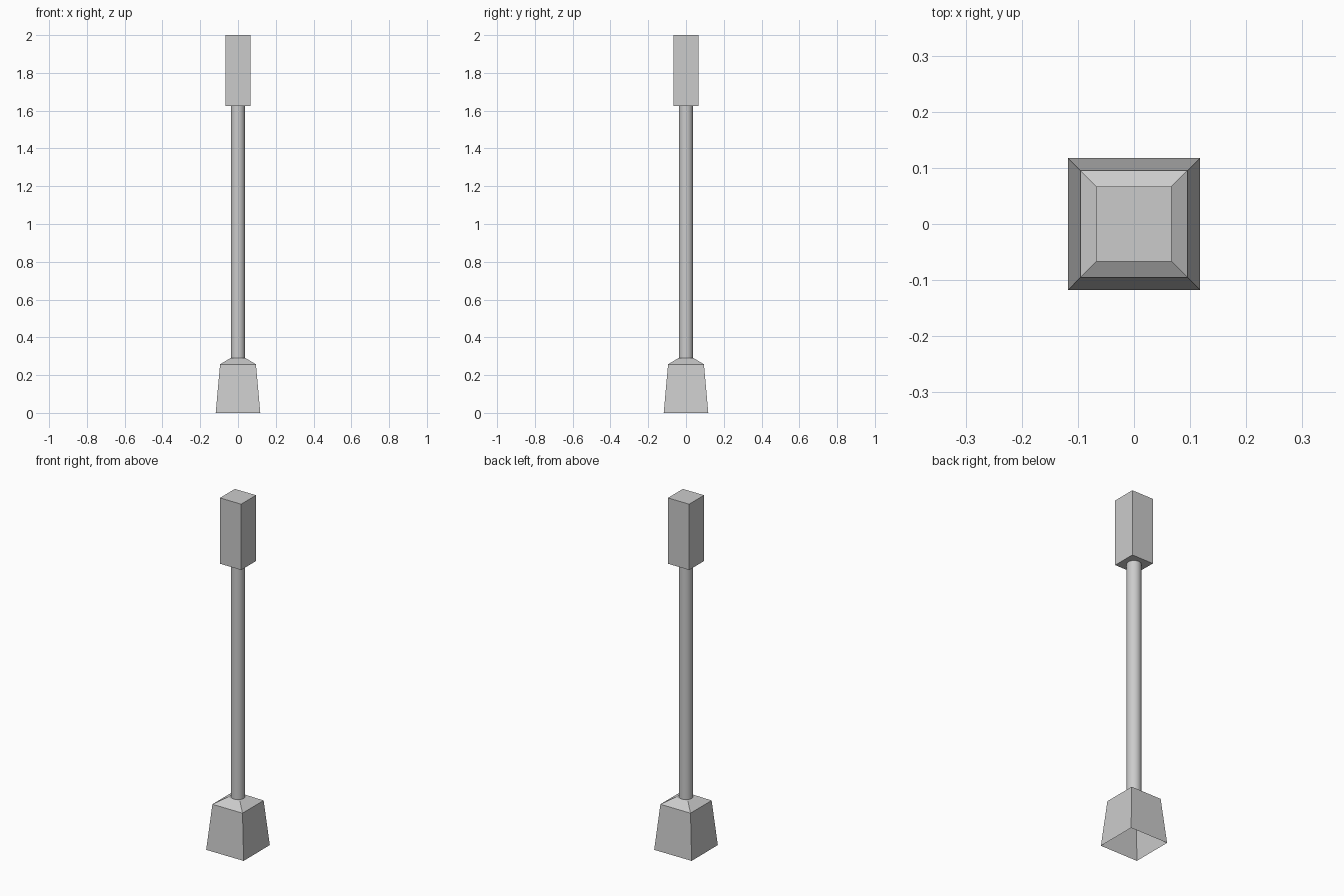
import bpy, bmesh

if "Cube" in bpy.data.objects:
    bpy.data.objects.remove(bpy.data.objects["Cube"])


def square_loft(name, sections, cap_bottom=True):
    """Stack square sections (half width, z) into a flat-faced solid."""
    bm = bmesh.new()
    rings = [[bm.verts.new((sx * h, sy * h, z))
              for sx, sy in ((-1, -1), (1, -1), (1, 1), (-1, 1))]
             for h, z in sections]
    for low, high in zip(rings, rings[1:]):
        for i in range(4):
            j = (i + 1) % 4
            bm.faces.new((low[i], low[j], high[j], high[i]))
    bm.faces.new(rings[-1])
    if cap_bottom:
        bm.faces.new(rings[0][::-1])
    mesh = bpy.data.meshes.new(name)
    bm.to_mesh(mesh)
    bm.free()
    obj = bpy.data.objects.new(name, mesh)
    bpy.context.collection.objects.link(obj)
    return obj


# Tapered foot with sloped shoulders, hollow underneath
square_loft("base", [(0.118, 0), (0.095, 0.257), (0.040, 0.29)], cap_bottom=False)

# Round pole
POLE_BOTTOM, POLE_TOP = 0.29, 1.625
bpy.ops.mesh.primitive_cylinder_add(
    vertices=16, radius=0.038, depth=POLE_TOP - POLE_BOTTOM,
    end_fill_type='NOTHING', location=(0, 0, (POLE_TOP + POLE_BOTTOM) / 2))
bpy.context.object.name = "pole"
bpy.ops.object.shade_smooth_by_angle()

# Square box head
square_loft("head", [(0.067, POLE_TOP), (0.067, 2.0)])
